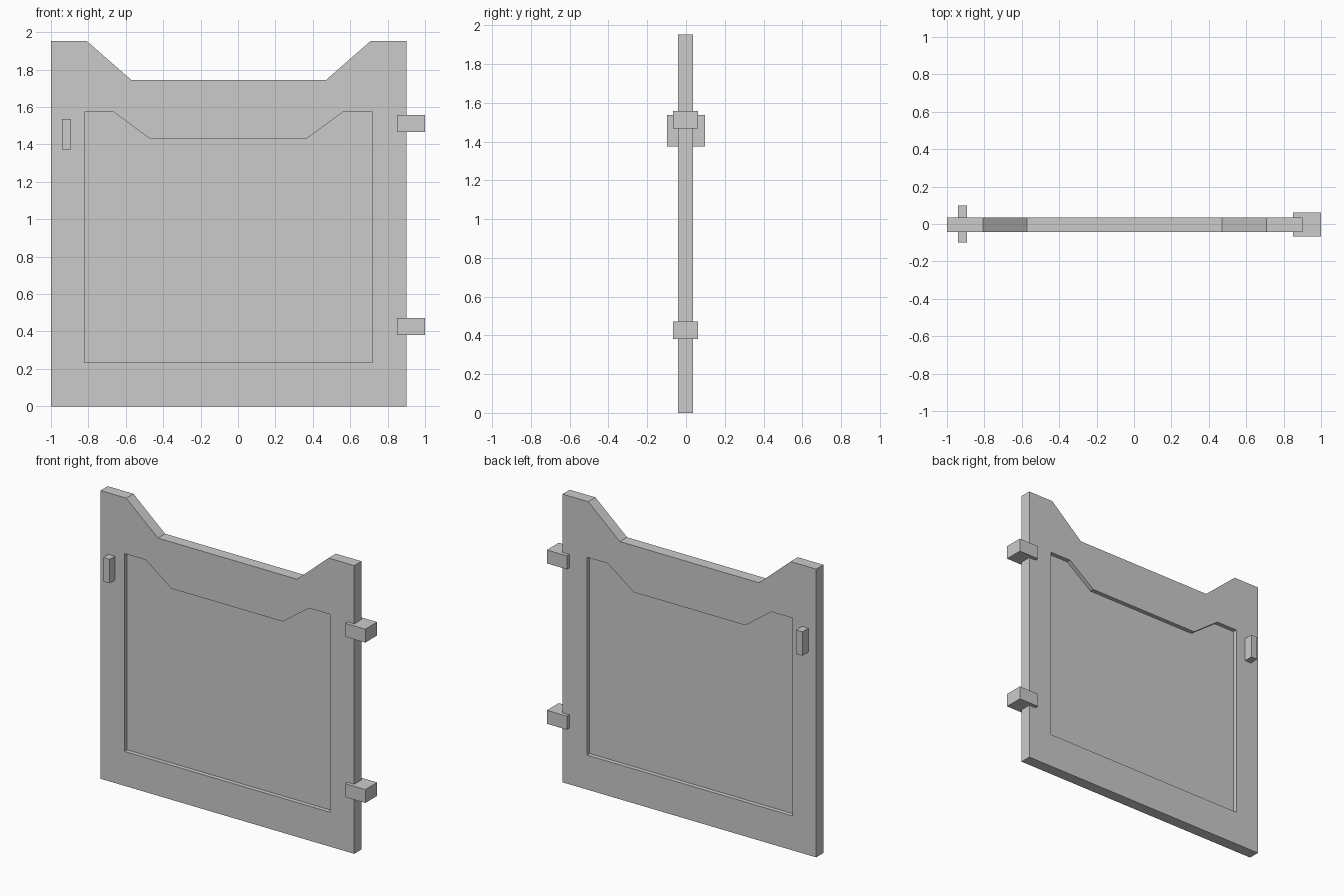
import bpy, bmesh

if "Cube" in bpy.data.objects:
    bpy.data.objects.remove(bpy.data.objects["Cube"])

FRONT, BACK, RECESS = -0.042, 0.035, 0.029


def finish(name, bm):
    bmesh.ops.recalc_face_normals(bm, faces=bm.faces)
    mesh = bpy.data.meshes.new(name)
    bm.to_mesh(mesh)
    bm.free()
    obj = bpy.data.objects.new(name, mesh)
    bpy.context.collection.objects.link(obj)
    return obj


def loft(name, rings):
    """Join (profile, y) rings with quads and cap both ends."""
    bm = bmesh.new()
    loops = [[bm.verts.new((x, y, z)) for x, z in prof] for prof, y in rings]
    for a, b in zip(loops, loops[1:]):
        n = len(a)
        for i in range(n):
            j = (i + 1) % n
            bm.faces.new((a[i], a[j], b[j], b[i]))
    bm.faces.new(loops[0])
    bm.faces.new(loops[-1])
    return finish(name, bm)


def box(name, lo, hi):
    bm = bmesh.new()
    bmesh.ops.create_cube(bm, size=1)
    for v in bm.verts:
        v.co = [(a + b) / 2 + c * (b - a) for a, b, c in zip(lo, hi, v.co)]
    return finish(name, bm)


def notched(half, mid, shoulder, dip, bottom, top, low):
    """Rectangle with a dipped top edge, symmetric about x = mid."""
    right = [(half, bottom), (half, top), (shoulder, top), (dip, low)]
    return ([(mid + x, z) for x, z in right] +
            [(mid - x, z) for x, z in reversed(right)])


# Door leaf with a matching recess on both sides
outer = notched(0.95, -0.05, 0.758, 0.521, 0.0, 1.952, 1.745)
inner = notched(0.77, -0.052, 0.613, 0.418, 0.233, 1.573, 1.43)
loft("door_leaf", [
    (inner, FRONT + RECESS), (inner, FRONT), (outer, FRONT),
    (outer, BACK), (inner, BACK), (inner, BACK - RECESS),
])

# Handle passing through the leaf
box("handle", (-0.941, -0.098, 1.374), (-0.893, 0.098, 1.536))

# Hinges
for name, z in (("lower_hinge", 0.38), ("upper_hinge", 1.466)):
    box(name, (0.85, -0.066, z), (1.0, 0.061, z + 0.091))
